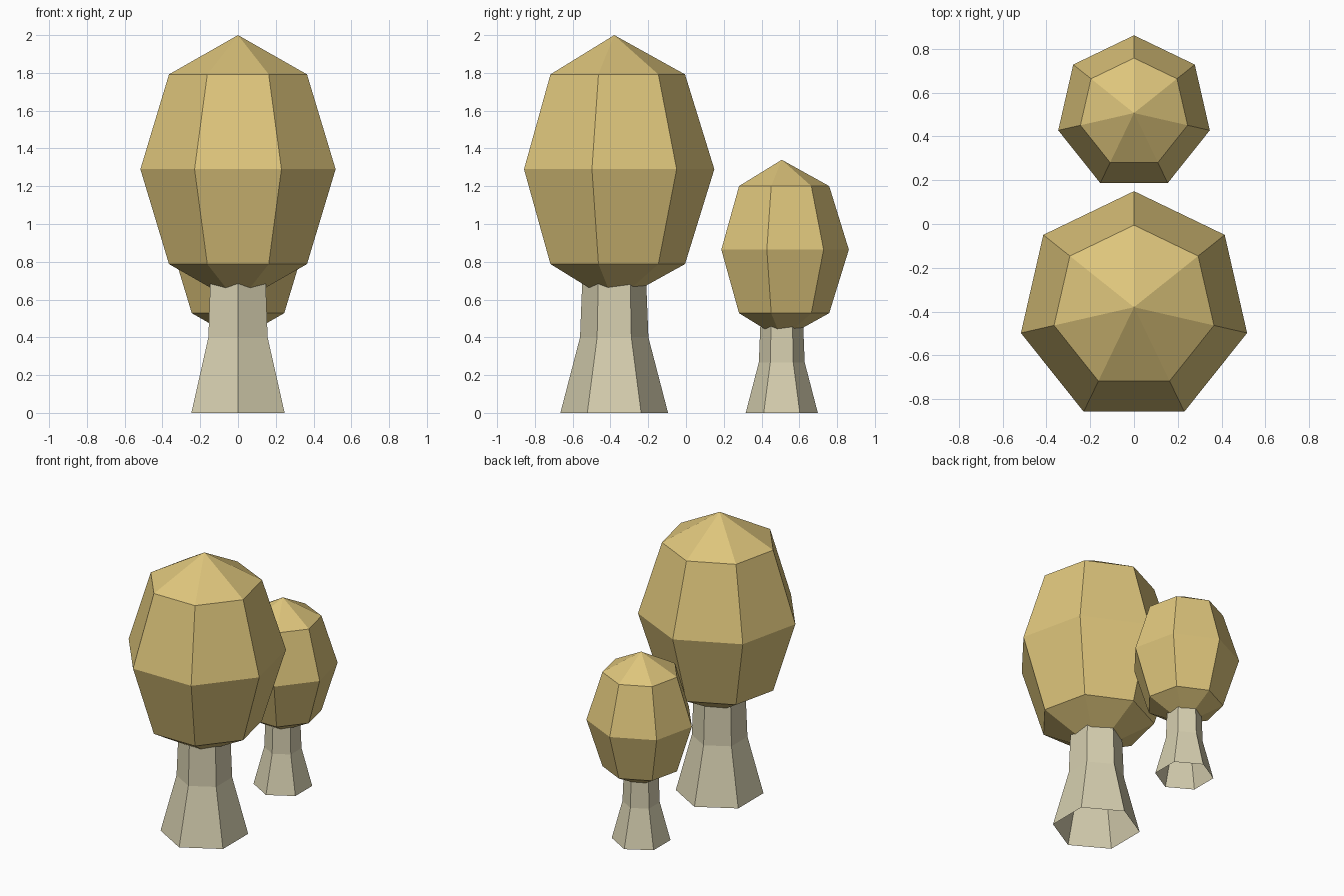
import bpy, bmesh
from math import sin, cos, pi

if "Cube" in bpy.data.objects:
    bpy.data.objects.remove(bpy.data.objects["Cube"])


def material(name, rgb):
    m = bpy.data.materials.new(name)
    m.diffuse_color = (*rgb, 1)
    m.use_nodes = True
    m.node_tree.nodes["Principled BSDF"].inputs["Base Color"].default_value = m.diffuse_color
    return m


BARK = material("pale_bark", (0.67, 0.62, 0.43))
LEAF = material("golden_leaf", (0.73, 0.56, 0.2))


def lathe(name, profile, sides, mat, y, size):
    """Turn a (radius, z) profile into a flat-faced solid, one corner facing +y."""
    bm = bmesh.new()
    rings = []
    for r, z in profile:
        n = sides if r > 0 else 1
        rings.append([bm.verts.new((r * cos(pi / 2 + 2 * pi * i / sides),
                                    r * sin(pi / 2 + 2 * pi * i / sides), z))
                      for i in range(n)])
    for low, high in zip(rings, rings[1:]):
        for i in range(sides):
            j = (i + 1) % sides
            if len(low) == 1:
                bm.faces.new((low[0], high[j], high[i]))
            elif len(high) == 1:
                bm.faces.new((low[i], low[j], high[0]))
            else:
                bm.faces.new((low[i], low[j], high[j], high[i]))
    me = bpy.data.meshes.new(name)
    bm.to_mesh(me)
    bm.free()
    me.materials.append(mat)
    ob = bpy.data.objects.new(name, me)
    ob.location.y = y
    ob.scale = (size,) * 3
    bpy.context.collection.objects.link(ob)


# Crown: stretched sphere of four bands, pointed at both ends
crown = [(0.53 * sin(k * pi / 4) if 0 < k < 4 else 0, 1.29 - 0.71 * cos(k * pi / 4))
         for k in range(5)]
# Trunk: flared, open-bottomed tube running up into the crown
trunk = [(0.285, 0), (0.181, 0.4), (0.166, 0.78)]

for label, y, size in (("large", -0.38, 1), ("small", 0.507, 0.67)):
    lathe(label + "_trunk", trunk, 6, BARK, y, size)
    lathe(label + "_crown", crown, 7, LEAF, y, size)
